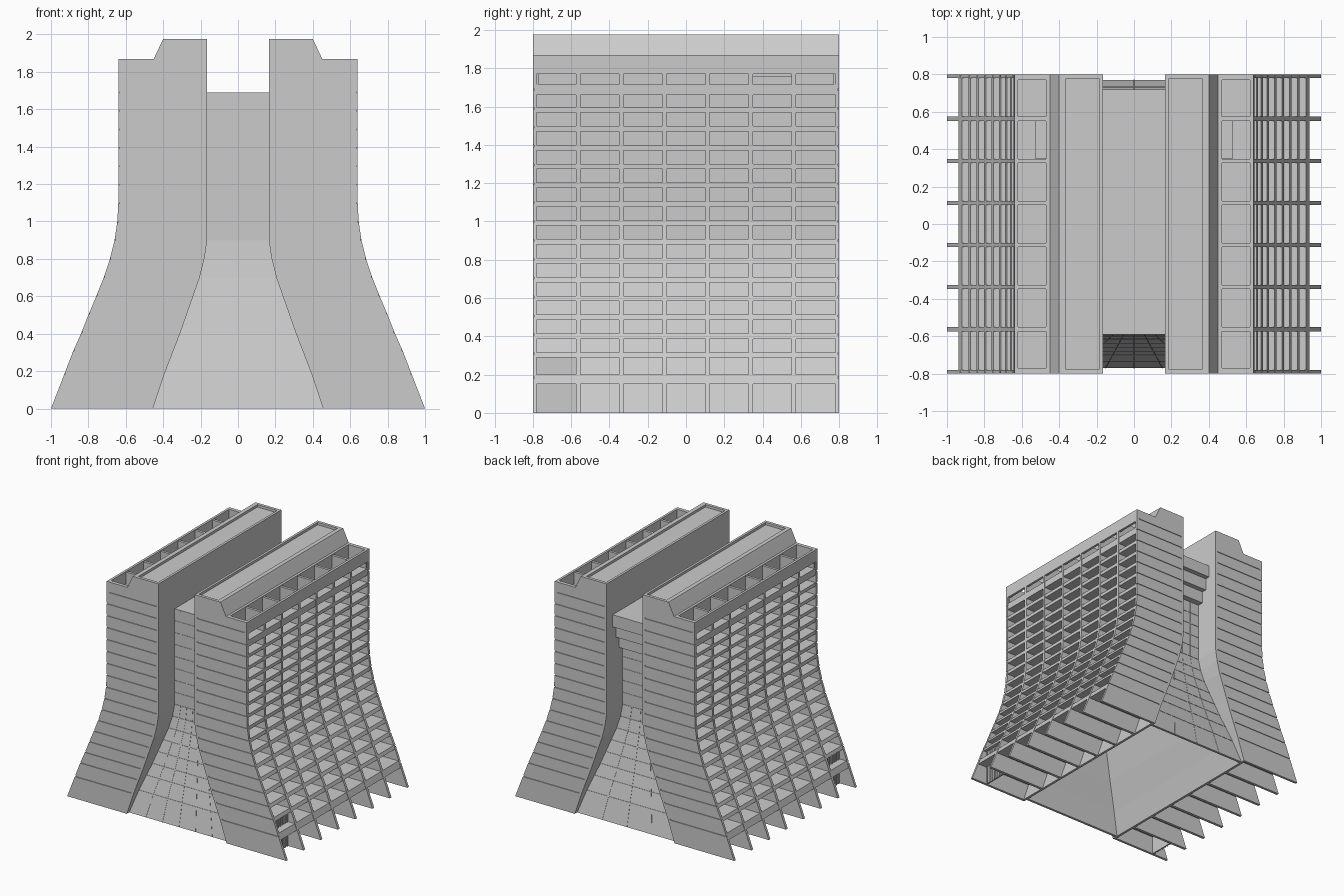
import bpy, bmesh

cube = bpy.data.objects.get("Cube")
if cube:
    bpy.data.objects.remove(cube)

grey = bpy.data.materials.new("concrete_grey")
grey.use_nodes = True
grey.diffuse_color = (0.6, 0.6, 0.6, 1)
grey.node_tree.nodes["Principled BSDF"].inputs["Base Color"].default_value = (0.6, 0.6, 0.6, 1)

# Flare above the straight shaft: height, outer offset, inner offset
FLARE = [(0, .36, .29), (.18, .29, .23), (.31, .24, .18), (.4, .2, .145), (.5, .16, .11),
         (.6, .118, .075), (.7, .078, .04), (.8, .045, .015), (.9, .02, 0), (1, .005, 0),
         (1.1, 0, 0), (2, 0, 0)]
LEVELS = [row[0] for row in FLARE[:-1]]
ROOF, DECK, CORE_TOP = 1.87, 1.69, 1.69
END = 0.8
FLOORS = [.185] + [.31 + .0985 * i for i in range(15)]
FINS = [-.788 + i * 1.576 / 7 for i in range(8)]


def flare(z, col):
    for a, b in zip(FLARE, FLARE[1:]):
        if z <= b[0]:
            return a[col] + (b[col] - a[col]) * (z - a[0]) / (b[0] - a[0])
    return 0


def outer(z):
    return .64 + flare(z, 1)


def inner(z):
    return .165 + flare(z, 2)


def core(z):
    return .59 + .62 * flare(z, 2)


def span(z0, z1):
    return [z0] + [z for z in LEVELS if z0 < z < z1] + [z1]


def loft(bm, rings):
    """Solid through rectangles given as (z, x0, x1, y0, y1)."""
    loops = [[bm.verts.new(p) for p in ((x0, y0, z), (x1, y0, z), (x1, y1, z), (x0, y1, z))]
             for z, x0, x1, y0, y1 in rings]
    bm.faces.new(loops[0][::-1])
    bm.faces.new(loops[-1])
    for a, b in zip(loops, loops[1:]):
        for i in range(4):
            j = (i + 1) % 4
            bm.faces.new((a[i], a[j], b[j], b[i]))


def box(bm, x0, x1, y0, y1, z0, z1):
    loft(bm, [(z0, x0, x1, y0, y1), (z1, x0, x1, y0, y1)])


def finish(name, bm, mirror=True):
    bmesh.ops.recalc_face_normals(bm, faces=bm.faces)
    mesh = bpy.data.meshes.new(name)
    bm.to_mesh(mesh)
    bm.free()
    mesh.materials.append(grey)
    obj = bpy.data.objects.new(name, mesh)
    bpy.context.collection.objects.link(obj)
    if mirror:
        obj.modifiers.new("mirror", 'MIRROR').use_axis = (True, False, False)
    return obj


# Curved walls facing the central gap
bm = bmesh.new()
loft(bm, [(z, inner(z), inner(z) + .02, -END, END) for z in span(0, ROOF)])
finish("inner_wall", bm)

# Vertical fins dividing the bays
bm = bmesh.new()
for y in FINS:
    t = .006 if abs(y) > .7 else .011
    loft(bm, [(z, inner(z) + .004, outer(z) - (.003 if t < .01 else 0), y - t, y + t)
              for z in span(0, ROOF - .005)])
finish("bay_fins", bm)

# End wall cladding, one panel per storey with open joints
bm = bmesh.new()
joints = [0] + FLOORS + [1.787, ROOF]
for s in (-1, 1):
    for a, b in zip(joints, joints[1:]):
        lo = a + (.005 if a else 0)
        hi = b - (.005 if b < ROOF else 0)
        y0, y1 = sorted((s * .78, s * END))
        loft(bm, [(z, inner(z), outer(z), y0, y1) for z in span(lo, hi)])
finish("end_wall_panels", bm)

# Floor slabs
bm = bmesh.new()
for i, z in enumerate(FLOORS):
    lo, hi = z - .022, z + .006
    if i == 0:
        lo, hi = .15, .2
    elif i == len(FLOORS) - 1:
        lo, hi = 1.66, 1.715
    loft(bm, [(h, inner(h) + .01, outer(h) - .003, -.785, .785) for h in (lo, hi)])
finish("floor_slabs", bm)

# Roof parapet and sunken roof cells
bm = bmesh.new()
box(bm, .62, .64, -END, END, 1.77, ROOF)
box(bm, .45, .47, -.785, .785, DECK, ROOF)
for s in (-1, 1):
    y0, y1 = sorted((s * .77, s * .79))
    box(bm, .45, .63, y0, y1, DECK, ROOF)
box(bm, .46, .53, .35, .555, DECK, 1.76)
finish("roof_parapet", bm)

# Raised rooftop block with a shallow rimmed top
bm = bmesh.new()
loft(bm, [(ROOF - .02, .165, .45, -END, END), (ROOF, .165, .45, -END, END),
          (1.955, .165, .41, -END, END)])
loft(bm, [(1.955, .165, .185, -END, END), (1.975, .165, .185, -END, END)])
loft(bm, [(1.955, .365, .41, -END, END), (1.975, .365, .4, -END, END)])
for s in (-1, 1):
    y0, y1 = sorted((s * .775, s * END))
    box(bm, .18, .37, y0, y1, 1.955, 1.975)
finish("rooftop_block", bm)

# Screened enclosure in the first bay at ground level
bm = bmesh.new()
box(bm, .845, .855, -.785, -.565, 0, .3)
for i in range(7):
    y = -.765 + i * .03
    box(bm, .853, .862, y - .004, y + .004, 0, .3)
finish("ground_screen", bm)

# Central core: sloping front and back walls and flat roof
bm = bmesh.new()
for s in (-1, 1):
    loft(bm, [(z, -inner(z), inner(z), *sorted((s * core(z), s * (core(z) - .02))))
              for z in span(0, CORE_TOP)])
box(bm, -.165, .165, -.59, .59, CORE_TOP - .02, CORE_TOP)
finish("core_walls", bm, mirror=False)

# Thin glazing bars over the core walls
bm = bmesh.new()
for s, cols in ((-1, 6), (1, 4)):
    for z in FLOORS[:-1]:
        loft(bm, [(h, -inner(h), inner(h), *sorted((s * (core(h) - .005), s * (core(h) + .003))))
                  for h in (z - .003, z + .003)])
    for i in range(1, cols):
        f = 2 * i / cols - 1
        loft(bm, [(z, f * inner(z) - .002, f * inner(z) + .002,
                   *sorted((s * (core(z) - .005), s * (core(z) + .002))))
                  for z in span(0, CORE_TOP - .01)])
finish("core_glazing_bars", bm, mirror=False)

# Stepped overhang at the top of the back wall
bm = bmesh.new()
for i, y in enumerate((.72, .68, .64)):
    top = CORE_TOP - i * .1
    box(bm, -.165, .165, .58, y, top - .1, top)
finish("back_overhang", bm, mirror=False)
